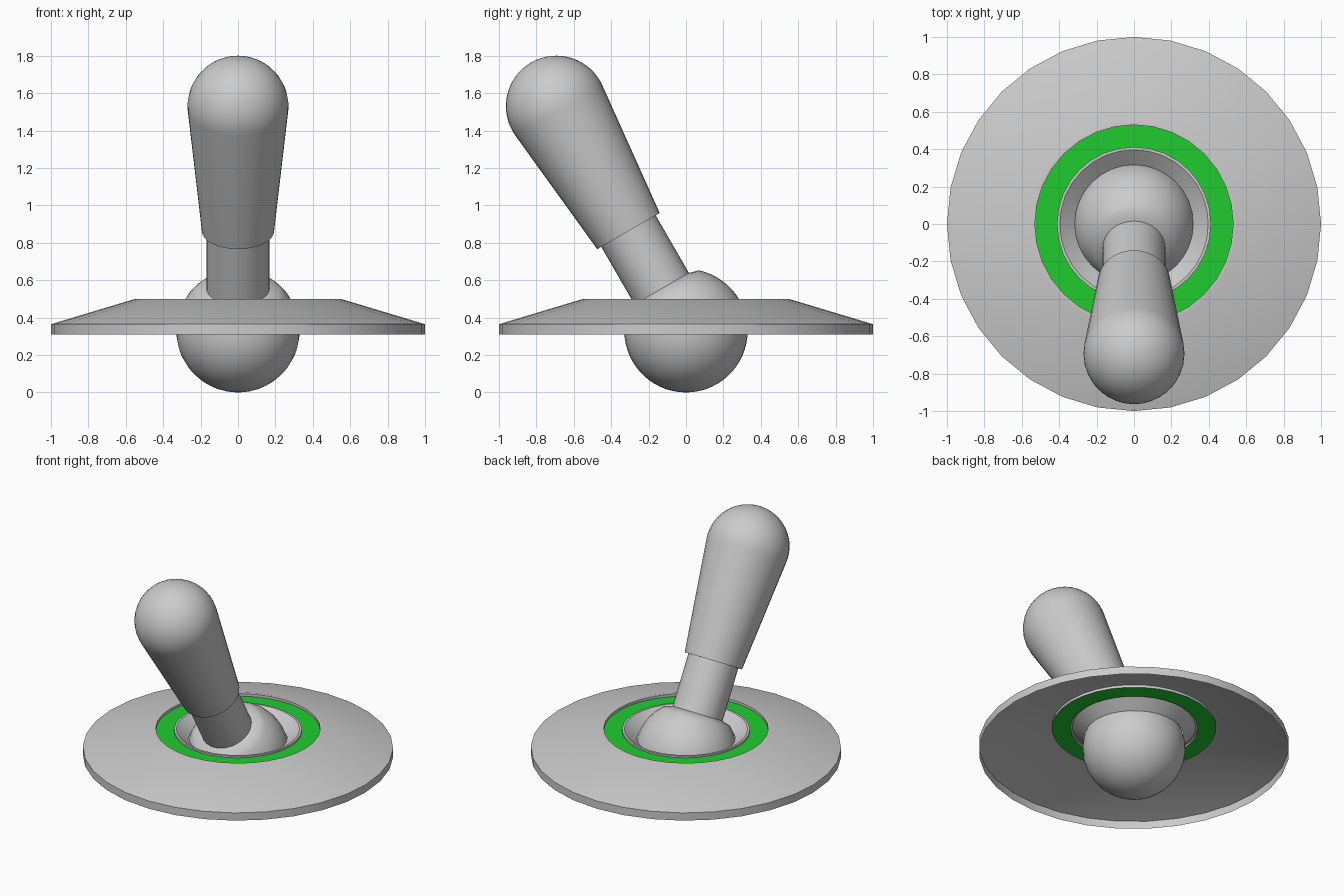
import bpy, bmesh, math
from mathutils import Matrix

if "Cube" in bpy.data.objects:
    bpy.data.objects.remove(bpy.data.objects["Cube"])

SIDES = 32
BALL_R = 0.33
TILT = math.radians(30)


def material(name, rgb):
    m = bpy.data.materials.new(name)
    m.diffuse_color = (*rgb, 1)
    m.use_nodes = True
    m.node_tree.nodes["Principled BSDF"].inputs["Base Color"].default_value = m.diffuse_color
    return m


GRAY = material("light_gray", (0.6, 0.6, 0.6))
GREEN = material("bright_green", (0.014, 0.6, 0.03))


def lathe(name, profile, mat, matrix=Matrix()):
    """Revolve (radius, height) points about z; radius 0 makes a pole."""
    bm = bmesh.new()
    rings = []
    for r, z in profile:
        if r < 1e-5:
            rings.append([bm.verts.new((0, 0, z))] * SIDES)
        else:
            rings.append([bm.verts.new((r * math.cos(2 * math.pi * i / SIDES),
                                        r * math.sin(2 * math.pi * i / SIDES), z))
                          for i in range(SIDES)])
    for a, b in zip(rings, rings[1:]):
        for i in range(SIDES):
            j = (i + 1) % SIDES
            quad = list(dict.fromkeys((a[i], a[j], b[j], b[i])))
            bm.faces.new(quad)
    bm.transform(matrix)
    mesh = bpy.data.meshes.new(name)
    bm.to_mesh(mesh)
    bm.free()
    mesh.materials.append(mat)
    ob = bpy.data.objects.new(name, mesh)
    bpy.context.collection.objects.link(ob)
    bpy.context.view_layer.objects.active = ob
    ob.select_set(True)
    bpy.ops.object.shade_smooth_by_angle(angle=math.radians(30))
    ob.select_set(False)
    return ob


# Open conical base plate with a small recessed lip
lathe("base_plate", [(1, 0.31), (1, 0.365)], GRAY)
lathe("base_cone", [(1, 0.365), (0.55, 0.5), (0.53, 0.5), (0.53, 0.482)], GRAY)

# Green ring and the socket around the ball
lathe("light_ring", [(0.53, 0.482), (0.412, 0.482)], GREEN)
lathe("socket", [(0.412, 0.482), (0.412, 0.494), (0.397, 0.494), (0.317, 0.43)], GRAY)

# Tilted stick: everything is turned about the ball centre
tilt = Matrix.Translation((0, 0, BALL_R)) @ Matrix.Rotation(TILT, 4, 'X')

ball = [(BALL_R * math.sin(math.radians(a)), BALL_R * math.cos(math.radians(a)))
        for a in range(180, 41, -6)]
lathe("ball", ball + [(0.16, 0.262)], GRAY, tilt)

lathe("shaft", [(0.168, 0.255), (0.168, 0.63)], GRAY, tilt)

# Tapered handle with a round end
GRIP_R, GRIP_Z = 0.27, 1.386
grip_end = [(GRIP_R * math.cos(math.radians(a)), GRIP_Z + GRIP_R * math.sin(math.radians(a)))
            for a in range(-6, 91, 6)]
lathe("handle", [(0.165, 0.615), (0.193, 0.615)] + grip_end, GRAY, tilt)
